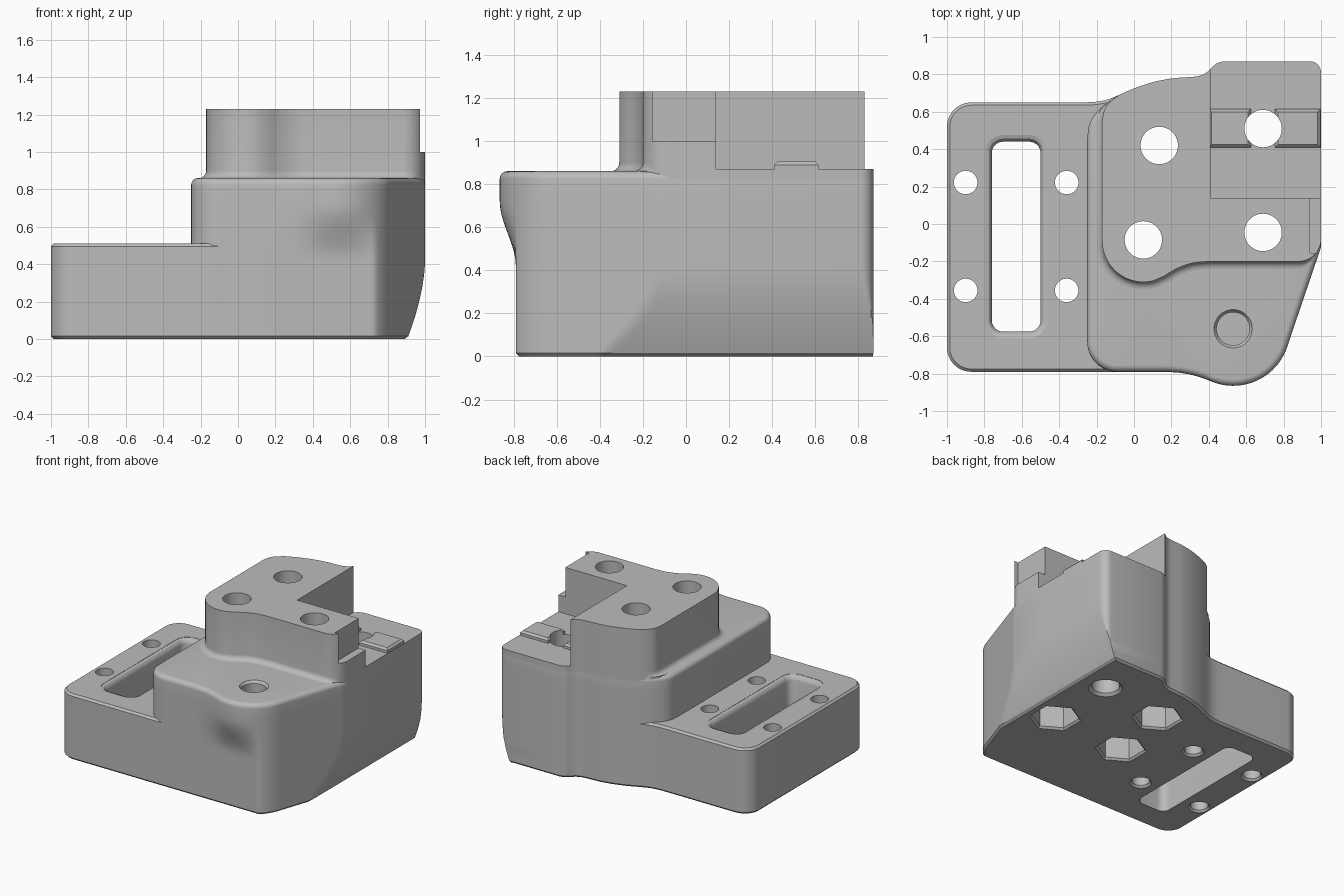
import bpy, bmesh, math
from mathutils import Vector

if "Cube" in bpy.data.objects:
    bpy.data.objects.remove(bpy.data.objects["Cube"])

grey = bpy.data.materials.new("machined_grey")
grey.diffuse_color = (0.5, 0.5, 0.5, 1)
grey.use_nodes = True
grey.node_tree.nodes["Principled BSDF"].inputs["Base Color"].default_value = grey.diffuse_color


def arc(cx, cy, r, a0, a1, n=12):
    return [(cx + r * math.cos(math.radians(a0 + (a1 - a0) * i / n)),
             cy + r * math.sin(math.radians(a0 + (a1 - a0) * i / n))) for i in range(n + 1)]


def line(p, q, n):
    return [(p[0] + (q[0] - p[0]) * i / n, p[1] + (q[1] - p[1]) * i / n) for i in range(1, n)]


def smooth(pts, n=4):
    """Catmull-Rom curve through the points."""
    v = [Vector(p) for p in pts]
    v = [2 * v[0] - v[1]] + v + [2 * v[-1] - v[-2]]
    out = []
    for a, b, c, d in zip(v, v[1:], v[2:], v[3:]):
        for i in range(n):
            t = i / n
            p = 0.5 * (2 * b + (c - a) * t + (2 * a - 5 * b + 4 * c - d) * t * t
                       + (3 * b - a - 3 * c + d) * t ** 3)
            out.append((p.x, p.y))
    return out + [tuple(pts[-1])]


def circle(x, y, r, n=48, turn=0):
    return arc(x, y, r, turn, turn + 360, n)[:-1]


def rect(x0, x1, y0, y1):
    return [(x0, y0), (x1, y0), (x1, y1), (x0, y1)]


def clean(pts):
    out = []
    for p in pts:
        if not out or (Vector(p) - Vector(out[-1])).length > 1e-4:
            out.append(p)
    if (Vector(out[0]) - Vector(out[-1])).length < 1e-4:
        out.pop()
    return out


def grow(pts, d, weight=None):
    """Offset a counter-clockwise outline outward by d."""
    out = []
    for i, p in enumerate(pts):
        p, a, b = Vector(p), Vector(pts[i - 1]), Vector(pts[(i + 1) % len(pts)])
        e, f = (p - a).normalized(), (b - p).normalized()
        n1, n2 = Vector((e.y, -e.x)), Vector((f.y, -f.x))
        n = (n1 + n2) / max(0.5, 1 + n1.dot(n2))
        q = p + n * d * (weight(p) if weight else 1)
        out.append((q.x, q.y))
    return out


def stack(bm, outline, rows, shape=None, weight=None):
    """Closed solid from an outline repeated at (height, growth) rows."""
    outline = clean(outline)
    rings = []
    for z, d in rows:
        pts = [shape(x, y, z) for x, y in outline] if shape else outline
        if d:
            pts = grow(pts, d, weight)
        rings.append([bm.verts.new((x, y, z)) for x, y in pts])
    n = len(outline)
    for lo, hi in zip(rings, rings[1:]):
        for i in range(n):
            j = (i + 1) % n
            bm.faces.new((lo[i], lo[j], hi[j], hi[i]))
    bm.faces.new(rings[0][::-1])
    bm.faces.new(rings[-1])


def make(name, *solids):
    bm = bmesh.new()
    for s in solids:
        stack(bm, *s)
    bmesh.ops.recalc_face_normals(bm, faces=bm.faces)
    mesh = bpy.data.meshes.new(name)
    bm.to_mesh(mesh)
    bm.free()
    ob = bpy.data.objects.new(name, mesh)
    bpy.context.collection.objects.link(ob)
    mesh.materials.append(grey)
    return ob


# Shared back edge, from the rear pad round to the tower
back_pad = arc(0.94, 0.81, 0.06, 0, 90, 8)
back_step = smooth([(0.48, 0.87), (0.44, 0.857), (0.41, 0.83)])
back_tower = smooth([(0.41, 0.83), (0.38, 0.805), (0.34, 0.79), (0.29, 0.785), (0.2, 0.778),
                     (0.1, 0.758), (0, 0.725), (-0.08, 0.69)])

# Base plate on the left
base = make("base_plate", (
    arc(-0.87, -0.66, 0.13, 180, 270) + [(-0.05, -0.79), (-0.05, 0.6)]
    + smooth([(-0.08, 0.69), (-0.14, 0.666), (-0.2, 0.654), (-0.27, 0.65)])
    + arc(-0.87, 0.52, 0.13, 90, 180),
    [(0, -0.015), (0.015, 0), (0.495, 0), (0.51, -0.015)]))


# Main body: lobe at the front fades out downward, right wall curves in at the foot
def body_shape(x, y, z):
    t = min(1, max(0, (z - 0.42) / 0.3))
    if y < -0.79:
        y = -0.79 + (y + 0.79) * t * t * (3 - 2 * t)
    if z < 0.42:
        x = min(x, 1 - 0.095 * ((0.42 - z) / 0.42) ** 1.7)
    return x, y


body_outline = (
    arc(-0.09, -0.63, 0.16, 180, 270)
    + smooth([(0.16, -0.79), (0.25, -0.796), (0.33, -0.812), (0.401, -0.836)])
    + arc(0.53, -0.56, 0.305, -115, -18.6, 24)
    + line((0.819, -0.657), (1, -0.124), 20) + [(1, -0.124), (1, 0.2), (1, 0.5)]
    + back_pad + back_step + back_tower
    + smooth([(-0.08, 0.69), (-0.15, 0.645), (-0.21, 0.585), (-0.24, 0.53), (-0.25, 0.46)]))
body_rows = ([(0, -0.015), (0.015, 0)] + [(0.03 * i, 0) for i in range(1, 26)]
             + [(0.86 - 0.035 * (1 - math.sin(a)), -0.035 * (1 - math.cos(a)))
                for a in [math.radians(15 * k) for k in range(7)]])
body = make("main_body", (body_outline, body_rows, body_shape))


# Tower with a fillet at its foot along the left and front
def fillet_side(p):
    return max(0, min(1, (0.66 - p.y) / 0.12)) * max(0, min(1, (0.97 - p.x) / 0.08)) \
        * (0 if p.y > 0.05 and p.x > 0.3 else 1)


tower_outline = (
    arc(0.05, -0.09, 0.22, 180, 285, 24)
    + smooth([(0.16, -0.279), (0.23, -0.238), (0.31, -0.21), (0.4, -0.2)])
    + arc(0.88, -0.08, 0.12, -90, 0) + [(1, 0.14), (0.41, 0.14)] + back_tower
    + smooth([(-0.08, 0.69), (-0.13, 0.65), (-0.16, 0.605), (-0.17, 0.55)]))
tower_rows = ([(0.8, 0.04)]
              + [(0.9 - 0.04 * math.cos(a), 0.04 * (1 - math.sin(a)))
                 for a in [math.radians(15 * k) for k in range(7)]] + [(1.23, 0)])
tower = make("tower", (tower_outline, tower_rows, None, fillet_side))

# Rear pad with two raised clamp bars
pad = make("rear_pad", (
    [(0.4, 0.1), (1, 0.1)] + back_pad + back_step + [(0.4, 0.82)], [(0.8, 0), (0.87, 0)]))
bar_rows = [(0.85, 0), (0.89, 0), (0.905, -0.015)]
bars = make("clamp_bars", (rect(0.4, 0.625, 0.41, 0.615), bar_rows),
            (rect(0.755, 0.997, 0.41, 0.615), bar_rows))

# Cutters: screw holes, slot, blind hole and tower step
bolts = [(0.135, 0.42), (0.05, -0.085), (0.69, -0.045)]
holes = [(circle(x, y, 0.1), [(-0.1, 0), (1.4, 0)]) for x, y in bolts]
holes.append((circle(0.69, 0.51, 0.1), [(-0.01, 0.03), (0.02, 0), (1.4, 0)]))
holes += [(circle(x, y, 0.063, 32), [(-0.01, 0.025), (0.015, 0), (0.7, 0)])
          for x in (-0.9, -0.36) for y in (0.222, -0.355)]
holes.append((circle(0.53, -0.56, 0.088), [(0.4, 0), (0.84, 0), (0.865, 0.018), (0.95, 0.018)]))
holes.append((
    arc(-0.70, -0.515, 0.06, 180, 270) + arc(-0.56, -0.515, 0.06, 270, 360)
    + arc(-0.56, 0.38, 0.06, 0, 90) + arc(-0.70, 0.38, 0.06, 90, 180),
    [(-0.1, 0), (0.475, 0), (0.489, 0.005), (0.502, 0.016), (0.508, 0.035), (0.6, 0.035)]))
holes.append((rect(0.94, 1.1, -0.155, 0.2), [(1.0, 0), (1.4, 0)]))
hole_cutter = make("hole_cutter", *holes)

# Hexagonal nut pockets underneath
nut_cutter = make("nut_cutter", *[
    (circle(x, y, 0.17, 6, 30), [(-0.01, 0.022), (0.015, 0), (0.3, 0)]) for x, y in bolts])

for cutter in (hole_cutter, nut_cutter):
    cutter.hide_render = True

for ob in (base, body, tower, pad, bars):
    bpy.ops.object.select_all(action='DESELECT')
    ob.select_set(True)
    bpy.context.view_layer.objects.active = ob
    for cutter in (hole_cutter, nut_cutter):
        if cutter is nut_cutter and ob not in (base, body):
            continue
        mod = ob.modifiers.new("cut", 'BOOLEAN')
        mod.operation, mod.solver, mod.object = 'DIFFERENCE', 'EXACT', cutter
        bpy.ops.object.modifier_apply(modifier=mod.name)
    bpy.ops.object.shade_smooth_by_angle(angle=math.radians(30))

for cutter in (hole_cutter, nut_cutter):
    bpy.data.objects.remove(cutter)
